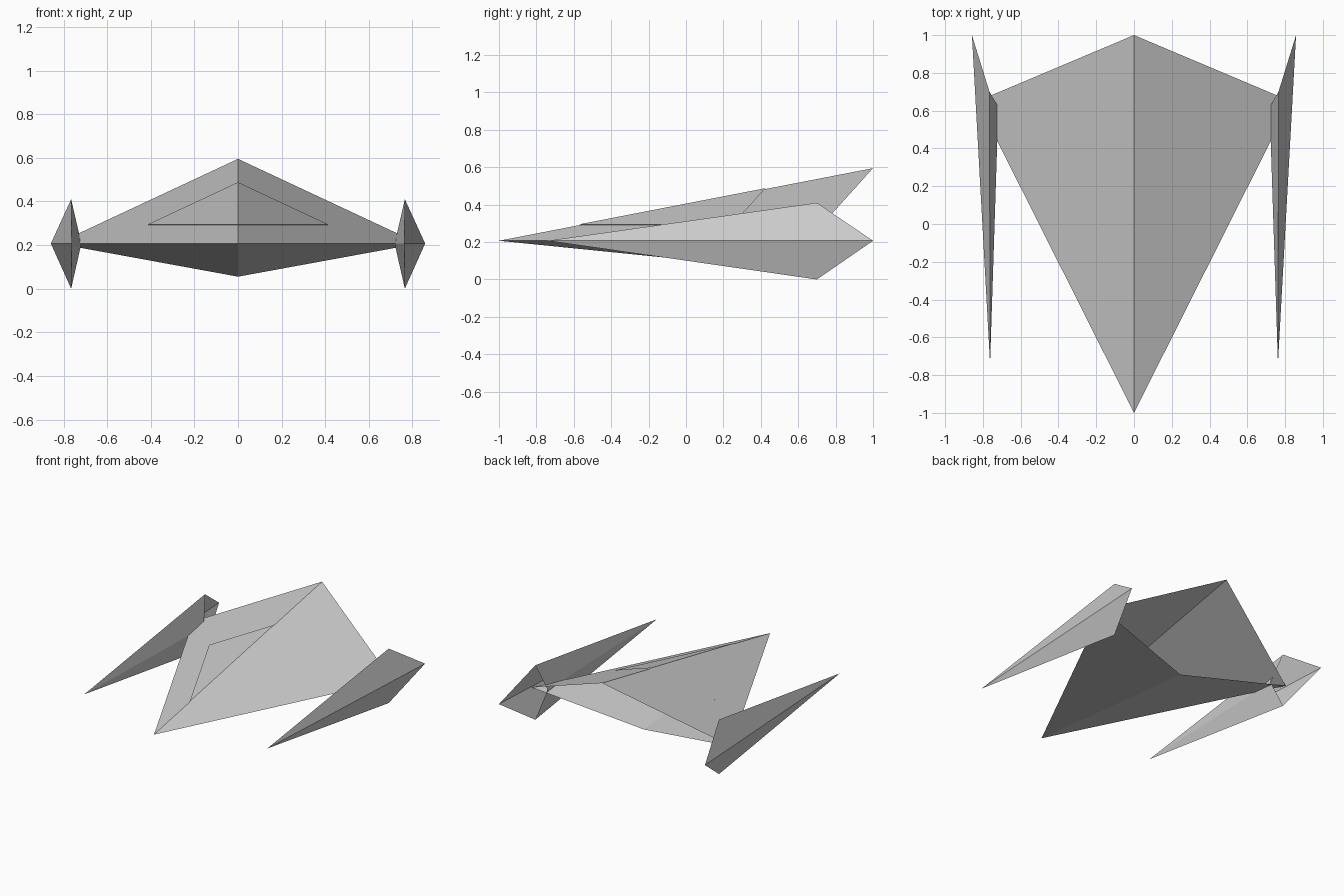
import bpy

if "Cube" in bpy.data.objects:
    bpy.data.objects.remove(bpy.data.objects["Cube"])

MID = 0.207  # height of the horizontal crease line


def shell(name, nose, top, bottom, side_a, side_b):
    """Open-backed four-sided dart: a nose point fanned to a rear diamond rim."""
    rim = [top, side_a, bottom, side_b]
    faces = [(0, i + 1, (i + 1) % 4 + 1) for i in range(4)]
    mesh = bpy.data.meshes.new(name)
    mesh.from_pydata([nose] + rim, [], faces)
    mesh.update()
    obj = bpy.data.objects.new(name, mesh)
    bpy.context.collection.objects.link(obj)
    return obj


# Main hull, open at the rear
hull_points = [(0, -1, MID), (0, 1, 0.595), (0, 0.5, 0.055),
               (0.83, 0.65, MID), (-0.83, 0.65, MID)]
shell("hull", *hull_points)

# Cockpit canopy: half-size copy of the hull, lying just proud of the top faces
canopy_points = [(x * 0.5, y * 0.5 - 0.075, (z - MID) * 0.5 + 0.294)
                 for x, y, z in hull_points]
shell("canopy", *canopy_points)

# Side fins, mirrored
for s, label in ((1, "right"), (-1, "left")):
    rim = [(s * 0.765, 0.7, 0.41), (s * 0.765, 0.7, 0.0)]
    sides = [(s * 0.718, 0.62, MID), (s * 0.858, 1.0, MID)]
    if s < 0:
        sides.reverse()
    shell(label + "_fin", (s * 0.762, -0.74, MID), *rim, *sides)
